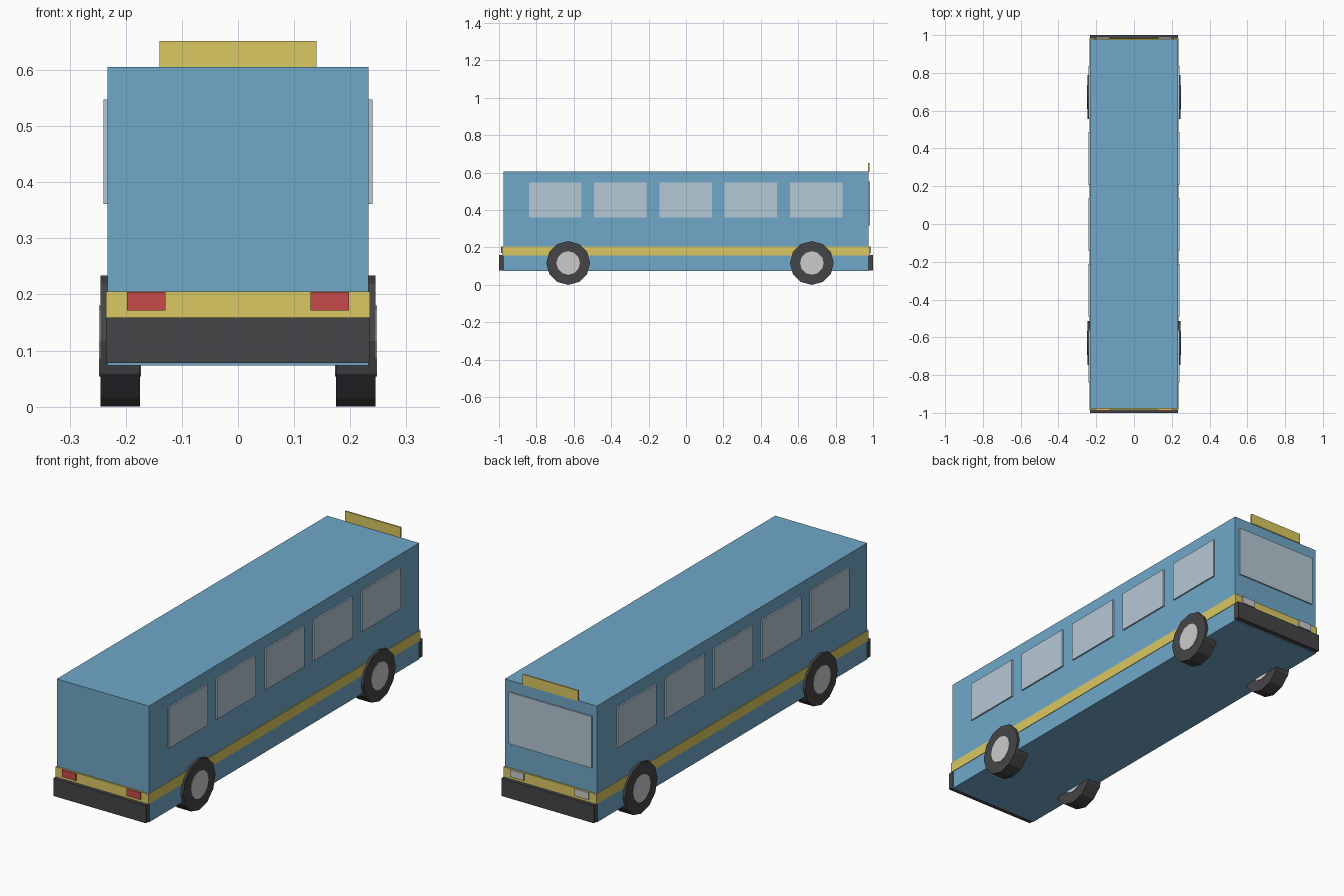
import bpy, math

if "Cube" in bpy.data.objects:
    bpy.data.objects.remove(bpy.data.objects["Cube"])


def mat(name, r, g, b):
    m = bpy.data.materials.new(name)
    m.diffuse_color = (r, g, b, 1)
    m.use_nodes = True
    m.node_tree.nodes["Principled BSDF"].inputs["Base Color"].default_value = m.diffuse_color
    return m


BLUE = mat("blue_paint", 0.16, 0.39, 0.58)
YELLOW = mat("yellow_trim", 0.70, 0.58, 0.12)
GLASS = mat("glass", 0.46, 0.58, 0.66)
DARK = mat("dark_rubber", 0.06, 0.06, 0.065)
RED = mat("red_lamp", 0.58, 0.07, 0.07)
SILVER = mat("silver", 0.56, 0.56, 0.58)


def box(name, x, y, z, material):
    """Box from (min, max) ranges on each axis."""
    ctr = [(a + b) / 2 for a, b in (x, y, z)]
    bpy.ops.mesh.primitive_cube_add(size=1, location=ctr)
    o = bpy.context.object
    o.name = name
    o.scale = [abs(b - a) for a, b in (x, y, z)]
    bpy.ops.object.transform_apply(location=False, rotation=False, scale=True)
    o.data.materials.append(material)
    return o


def disc(name, radius, width, loc, material):
    """12-sided cylinder lying along x with a corner at the bottom."""
    bpy.ops.mesh.primitive_cylinder_add(vertices=12, radius=radius, depth=width,
                                        location=loc, rotation=(0, math.pi / 2, 0))
    o = bpy.context.object
    o.name = name
    o.data.materials.append(material)


W, L = 0.233, 0.977   # body half width and half length

# Body shell
box("body", (-W, W), (-L, L), (0.073, 0.605), BLUE)

# Side stripes, windows and wheels
for s, side in ((-1, "left"), (1, "right")):
    box(f"stripe_{side}", (s * (W - 0.005), s * 0.2355), (-L, L), (0.158, 0.205), YELLOW)
    for i in range(5):
        c = -0.70 + i * 0.349
        box(f"window_{side}_{i + 1}", (s * (W - 0.005), s * 0.24),
            (c - 0.14, c + 0.14), (0.361, 0.547), GLASS)
    for y, end in ((-0.63, "rear"), (0.673, "front")):
        disc(f"tire_{end}_{side}", 0.117, 0.07, (s * 0.21, y, 0.117), DARK)
        disc(f"hub_{end}_{side}", 0.063, 0.075, (s * 0.21, y, 0.117), SILVER)

# End stripes, bumpers and lamps
for e, end, lamp in ((-1, "rear", RED), (1, "front", SILVER)):
    box(f"stripe_{end}", (-0.2355, 0.2355), (e * (L - 0.005), e * 0.984), (0.158, 0.205), YELLOW)
    box(f"bumper_{end}", (-W - 0.001, W + 0.001), (e * (L - 0.005), e * 1.0), (0.078, 0.159), DARK)
    for s, side in ((-1, "left"), (1, "right")):
        box(f"lamp_{end}_{side}", (s * 0.129, s * 0.198), (e * (L - 0.005), e * 0.989),
            (0.171, 0.204), lamp)

# Windscreen and roof sign board
box("windscreen", (-0.21, 0.21), (L - 0.005, 0.983), (0.317, 0.553), GLASS)
box("destination_board", (-0.14, 0.14), (0.974, 0.981), (0.604, 0.652), YELLOW)
